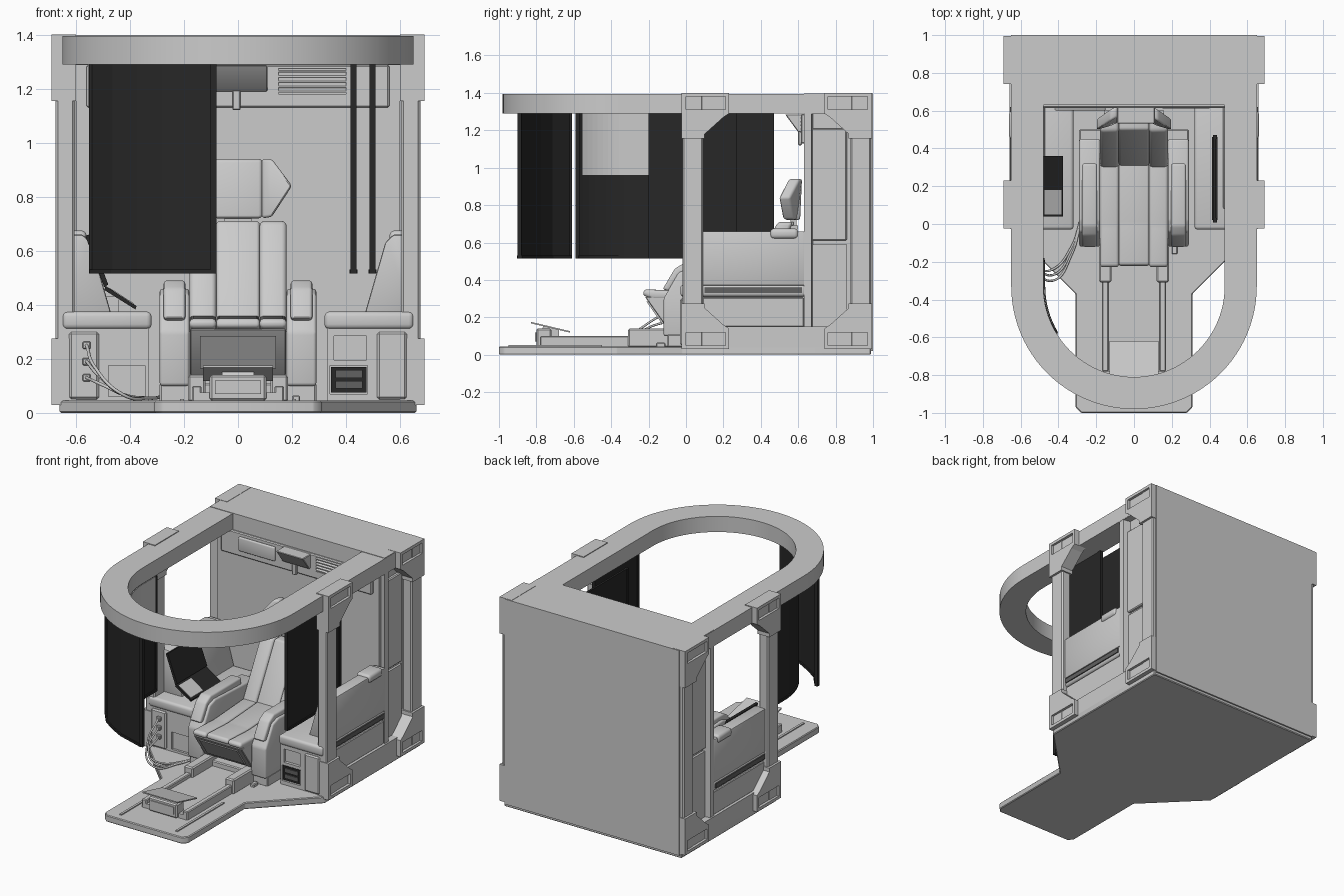
import bpy, bmesh
from math import sin, cos, pi, radians
from mathutils import Vector

if "Cube" in bpy.data.objects:
    bpy.data.objects.remove(bpy.data.objects["Cube"])


def material(name, v):
    m = bpy.data.materials.new(name)
    m.diffuse_color = (v, v, v, 1)
    m.use_nodes = True
    m.node_tree.nodes["Principled BSDF"].inputs["Base Color"].default_value = m.diffuse_color
    return m


BLACK = material("black_panel", 0.02)
DARK = material("dark_trim", 0.12)


def finish(name, bm, mat=None, bevel=0, seg=1, mirror=False):
    bmesh.ops.recalc_face_normals(bm, faces=bm.faces)
    if bevel:
        bmesh.ops.bevel(bm, geom=bm.edges[:], offset=bevel, segments=seg,
                        profile=0.5, affect='EDGES', clamp_overlap=True)
    me = bpy.data.meshes.new(name)
    bm.to_mesh(me)
    bm.free()
    ob = bpy.data.objects.new(name, me)
    bpy.context.collection.objects.link(ob)
    if mat:
        me.materials.append(mat)
    bpy.ops.object.select_all(action='DESELECT')
    ob.select_set(True)
    bpy.context.view_layer.objects.active = ob
    if seg > 1 or len(me.polygons) > 24:
        bpy.ops.object.shade_smooth_by_angle(angle=radians(32))
    if mirror:
        ob.modifiers.new("mirror", 'MIRROR')
    return ob


def prism(name, pts, a, b, axis='x', warp=None, **kw):
    """Extrude a 2D profile from a to b along an axis."""
    place = {'x': lambda u, v, t: (t, u, v), 'y': lambda u, v, t: (u, t, v),
             'z': lambda u, v, t: (u, v, t)}[axis]
    bm = bmesh.new()
    lo = [bm.verts.new(place(u, v, a)) for u, v in pts]
    hi = [bm.verts.new(place(u, v, b)) for u, v in pts]
    bm.faces.new(lo)
    bm.faces.new(hi)
    n = len(pts)
    for i in range(n):
        bm.faces.new((lo[i], lo[(i + 1) % n], hi[(i + 1) % n], hi[i]))
    if warp:
        for v in bm.verts:
            v.co = warp(v.co)
    return finish(name, bm, **kw)


def box(name, x, y, z, **kw):
    return prism(name, [(x[0], y[0]), (x[1], y[0]), (x[1], y[1]), (x[0], y[1])],
                 z[0], z[1], 'z', **kw)


def cut(ob, *boxes):
    for x, y, z in boxes:
        c = box("cutter", x, y, z)
        m = ob.modifiers.new("cut", 'BOOLEAN')
        m.operation, m.solver, m.object = 'DIFFERENCE', 'EXACT', c
        bpy.context.view_layer.objects.active = ob
        bpy.ops.object.modifier_apply(modifier=m.name)
        bpy.data.objects.remove(c)


def add_mirror(ob):
    ob.modifiers.new("mirror", 'MIRROR')


def strip(path, t):
    """Closed outline of a thin wall following a 2D path."""
    side = []
    for i, p in enumerate(path):
        d = (Vector(path[min(i + 1, len(path) - 1)]) - Vector(path[max(i - 1, 0)])).normalized()
        side.append(Vector((-d.y, d.x)) * t / 2)
    return [tuple(Vector(p) + s) for p, s in zip(path, side)] + \
           [tuple(Vector(p) - s) for p, s in zip(path, side)][::-1]


def arc(r, a0, a1, n):
    return [(r * cos(a0 + (a1 - a0) * i / n), -0.33 + r * sin(a0 + (a1 - a0) * i / n))
            for i in range(n + 1)]


# floor with front tongue
half = [(0.28, -1), (0.31, -0.97), (0.31, -0.37), (0.66, -0.02), (0.66, 0.99)]
prism("floor", half + [(-x, y) for x, y in half[::-1]], 0, 0.045, 'z', bevel=0.005)
box("floor_rib", (0.2, 0.215), (-0.95, -0.45), (0.04, 0.052), mirror=True)

# overhead ring and roof
prism("overhead_ring", [(0.65, 0.63)] + arc(0.65, 0, -pi, 48) + [(-0.65, 0.63), (-0.48, 0.63)]
      + arc(0.48, -pi, 0, 48) + [(0.48, 0.63)], 1.29, 1.395, 'z')
box("roof", (-0.65, 0.65), (0.63, 1.0), (1.288, 1.398))

# rear cabinet
wall = box("rear_wall", (-0.6, 0.6), (0.64, 0.97), (0.04, 1.29))
box("back_plate", (-0.65, 0.65), (0.96, 1.0), (0.02, 1.395))
box("rear_side_panel", (0.59, 0.62), (0.66, 0.86), (0.61, 1.21), bevel=0.006, mirror=True)
box("rear_side_lower_panel", (0.59, 0.615), (0.66, 0.86), (0.15, 0.59), mirror=True)
prism("wall_edge_trim", [(0.6, 0.66), (0.65, 0.63), (0.65, 0.67), (0.6, 0.68)],
      0.04, 1.29, 'z', mirror=True)
head = box("overhead_console", (-0.56, 0.56), (0.615, 0.65), (1.13, 1.288), bevel=0.006)
cut(head, ((0.15, 0.4), (0.55, 0.635), (1.18, 1.275)))
for i in range(5):
    z = 1.185 + i * 0.019
    prism("vent_slat", [(0.612, z), (0.632, z + 0.012), (0.632, z + 0.018), (0.612, z + 0.006)], 0.15, 0.4)
box("rounded_cover", (-0.42, -0.15), (0.6, 0.62), (1.17, 1.265), bevel=0.009, seg=3)
prism("reading_lamp", [(0.53, 1.285), (0.62, 1.285), (0.62, 1.19), (0.6, 1.19)], -0.09, 0.11, bevel=0.004)
box("lamp_stem", (-0.02, 0.01), (0.6, 0.62), (1.12, 1.2), bevel=0.004)

# side frames with chamfered openings
outer = [(-0.02, 0.03), (0.99, 0.03), (0.99, 1.395), (-0.02, 1.395)]
for name, y0, y1 in (("front_post", -0.02, 0.09), ("rear_post", 0.88, 0.99)):
    box(name, (0.605, 0.675), (y0, y1), (0.03, 1.395), bevel=0.008, mirror=True)
box("bottom_rail", (0.605, 0.66), (0.0, 0.98), (0.03, 0.15), mirror=True)
box("top_rail", (0.605, 0.652), (0.0, 0.98), (1.29, 1.395), mirror=True)
shape = [(-0.025, 1.4), (0.23, 1.4), (0.23, 1.29), (0.2, 1.27), (0.1, 1.18), (0.1, 1.155), (-0.025, 1.155)]
for rear in (0, 1):
    for low in (0, 1):
        fy = lambda y: 0.97 - y if rear else y
        fz = lambda z: 1.43 - z if low else z
        br = prism("corner_bracket", [(fy(y), fz(z)) for y, z in shape], 0.6, 0.69)
        cut(br, ((0.672, 0.75), sorted((fy(0.0), fy(0.21))), sorted((fz(1.31), fz(1.38)))))
        add_mirror(br)

# side consoles
for s, name in ((-1, "left"), (1, "right")):
    X = lambda a, b: sorted((s * a, s * b))
    body = box(name + "_console", X(0.33, 0.63), (-0.02, 0.64), (0.04, 0.32))
    if s > 0:
        cut(body, ((0.355, 0.475), (-0.1, 0.0), (0.195, 0.285)), ((0.34, 0.48), (-0.1, 0.03), (0.07, 0.175)))
    else:
        cut(body, ((-0.48, -0.345), (-0.1, -0.005), (0.06, 0.175)))
    box(name + "_console_leg", X(0.515, 0.625), (-0.032, 0.0), (0.05, 0.3), bevel=0.008)
    box(name + "_console_top", X(0.32, 0.65), (-0.03, 0.64), (0.31, 0.375), bevel=0.018, seg=3)
    box(name + "_side_slot", X(0.6, 0.657), (0.1, 0.62), (0.33, 0.36), mat=DARK)
    box(name + "_lower_side_panel", X(0.6, 0.645), (0.09, 0.63), (0.15, 0.305), bevel=0.004)
prism("console_backing", [(0.47, 0.37), (0.545, 0.63), (0.575, 0.66), (0.652, 0.66), (0.652, 0.37)],
      0.08, 0.635, 'y', bevel=0.008, seg=2, mirror=True)
box("console_pad", (0.56, 0.662), (0.45, 0.6), (0.62, 0.675), bevel=0.02, seg=3, mirror=True)

# equipment in right console
box("equipment_unit", (0.345, 0.475), (-0.015, 0.03), (0.075, 0.17), mat=BLACK)
for z in (0.09, 0.13):
    box("equipment_drawer", (0.36, 0.46), (-0.022, 0.0), (z, z + 0.028), mat=DARK)

# laptop-style display on left console
prism("display", [(-0.565, 0.655), (-0.55, 0.66), (-0.48, 0.475), (-0.495, 0.465)], 0.04, 0.36, 'y', mat=BLACK)
prism("keyboard", [(-0.49, 0.47), (-0.375, 0.395), (-0.38, 0.383), (-0.495, 0.455)], 0.04, 0.36, 'y', mat=BLACK)
prism("keyboard_pad", [(-0.475, 0.463), (-0.385, 0.405), (-0.385, 0.395), (-0.475, 0.453)], 0.05, 0.18, 'y')
box("display_stand", (-0.5, -0.44), (0.16, 0.24), (0.36, 0.43))

# cables and sockets
for i, z in enumerate((0.25, 0.19, 0.13)):
    box("socket", (-0.575, -0.545), (-0.05, -0.03), (z - 0.014, z + 0.014), bevel=0.004)
    cu = bpy.data.curves.new("cable", 'CURVE')
    cu.dimensions, cu.bevel_depth, cu.bevel_resolution = '3D', 0.006, 2
    sp = cu.splines.new('BEZIER')
    path = [(-0.56, -0.05, z), (-0.53 + i * 0.02, -0.2 - i * 0.02, z * 0.6 + 0.02),
            (-0.43, -0.3 + i * 0.03, 0.07), (-0.33, -0.16 + i * 0.02, 0.055), (-0.28, 0.03, 0.06)]
    sp.bezier_points.add(len(path) - 1)
    for bp, p in zip(sp.bezier_points, path):
        bp.co = p
        bp.handle_left_type = bp.handle_right_type = 'AUTO'
    bpy.context.collection.objects.link(bpy.data.objects.new("cable", cu))

# hanging dark screens with bottom rails
screens = {
    "front_left_screen": [(-0.54, -0.62), (-0.46, -0.72), (-0.37, -0.78), (-0.28, -0.83), (-0.09, -0.89)],
    "side_left_screen": arc(0.485, radians(211), radians(180), 8) + [(-0.485, -0.19)],
    "outer_right_screen": [(0.498, -0.19), (0.498, 0.26)],
    "inner_right_screen": [(0.428, 0.02), (0.428, 0.46)]}
for name, path in screens.items():
    prism(name, strip(path, 0.014), 0.525, 1.29, 'z', mat=BLACK)
    prism(name + "_rail", strip(path, 0.03), 0.515, 0.53, 'z', mat=BLACK)
    for x, y in (path[0], path[-1]):
        box(name + "_edge", (x - 0.011, x + 0.011), (y - 0.011, y + 0.011), (0.515, 1.29), mat=BLACK)
prism("side_left_screen_liner", strip(arc(0.475, radians(208), radians(180), 8) + [(-0.475, -0.2)], 0.004),
      0.96, 1.29, 'z')

# seat pedestal and armrests
box("seat_pedestal", (-0.29, 0.29), (-0.1, 0.5), (0.04, 0.11), bevel=0.006)
box("seat_support", (-0.17, 0.17), (0.0, 0.5), (0.1, 0.3))
prism("leg_panel", [(-0.22, 0.31), (-0.1, 0.14), (0.05, 0.14), (0.05, 0.31)], -0.178, 0.178, bevel=0.004)
prism("leg_panel_inset", [(-0.212, 0.285), (-0.128, 0.165), (-0.11, 0.165), (-0.18, 0.285)], -0.14, 0.14)
prism("armrest", [(-0.12, 0.1), (0.45, 0.1), (0.45, 0.44), (0.02, 0.46), (-0.04, 0.44), (-0.12, 0.3)],
      0.18, 0.29, bevel=0.012, seg=3, mirror=True)
prism("armrest_pad", [(-0.125, 0.35), (-0.06, 0.46), (-0.01, 0.49), (0.32, 0.49), (0.32, 0.44),
                      (0.02, 0.44), (-0.09, 0.34)], 0.195, 0.275, bevel=0.012, seg=3, mirror=True)

# cushions: centre strip and side bolsters
seat = [(-0.225, 0.32), (-0.215, 0.35), (0.0, 0.34), (0.33, 0.36), (0.33, 0.29), (-0.17, 0.295)]
back = [(0.3, 0.34), (0.5, 0.71), (0.58, 0.71), (0.42, 0.34)]
for name, prof in (("seat_cushion", seat), ("backrest", back)):
    prism(name + "_centre", prof, -0.08, 0.08, bevel=0.012, seg=3)
    prism(name + "_bolster", [(u - 0.008, v) for u, v in prof], 0.08, 0.18, bevel=0.018, seg=3, mirror=True)
prism("backrest_shell", [(0.4, 0.1), (0.42, 0.34), (0.56, 0.69), (0.6, 0.69), (0.52, 0.1)], -0.16, 0.16)
prism("headrest", [(0.53, 0.72), (0.56, 0.94), (0.62, 0.94), (0.61, 0.72)], -0.09, 0.09, bevel=0.014, seg=3)
prism("headrest_wing", [(0.088, 0.72), (0.125, 0.725), (0.2, 0.84), (0.125, 0.94), (0.088, 0.94)],
      0.55, 0.61, 'y', bevel=0.012, seg=3, mirror=True,
      warp=lambda c: Vector((c.x, c.y - (c.x - 0.088) * 0.5 + (c.z - 0.83) * 0.14, c.z)))
box("headrest_neck", (-0.05, 0.05), (0.56, 0.59), (0.66, 0.76))

# footrest
box("footrest_tray", (-0.165, 0.165), (-0.78, -0.1), (0.04, 0.075))
box("footrest_rail", (0.135, 0.17), (-0.78, -0.3), (0.04, 0.1), bevel=0.005, mirror=True)
box("footrest_bracket", (0.12, 0.185), (-0.31, -0.02), (0.04, 0.14), bevel=0.008, mirror=True)
box("pedal_box", (-0.105, 0.105), (-0.8, -0.72), (0.045, 0.14), bevel=0.008)
box("pedal_box_inset", (-0.085, 0.085), (-0.806, -0.79), (0.07, 0.12))
prism("foot_plate", [(-0.83, 0.168), (-0.83, 0.176), (-0.62, 0.126), (-0.62, 0.118)], -0.13, 0.13)
prism("foot_plate_support", [(-0.78, 0.12), (-0.76, 0.155), (-0.68, 0.137), (-0.68, 0.07)], -0.06, 0.06)
box("floor_connector", (0.2, 0.23), (-0.16, -0.11), (0.04, 0.065), bevel=0.005)
